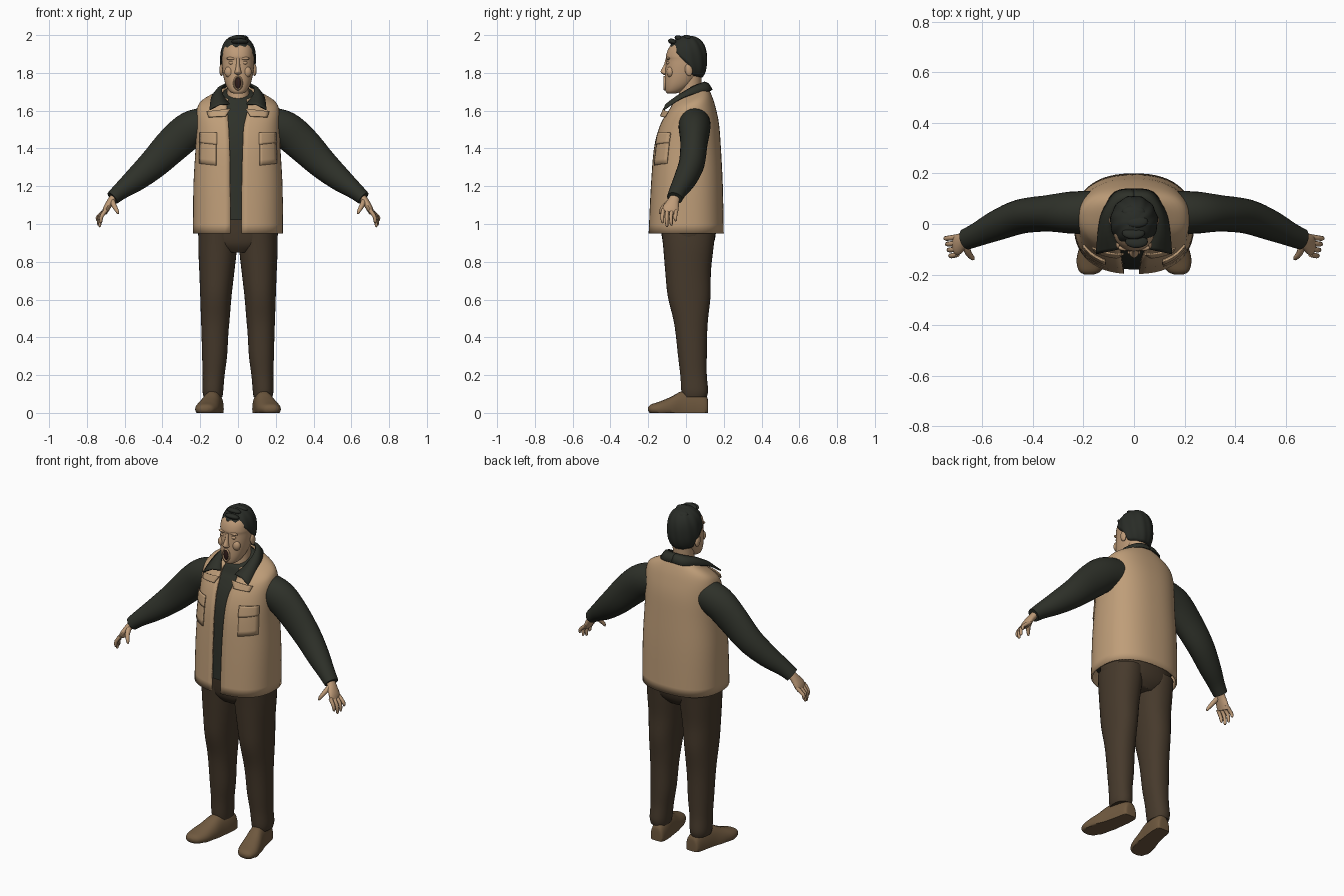
import bpy, bmesh
from math import sin, cos, pi, asin, acos, copysign
from mathutils import Vector, Matrix

if "Cube" in bpy.data.objects:
    bpy.data.objects.remove(bpy.data.objects["Cube"])

made = []


def material(name, r, g, b):
    m = bpy.data.materials.new(name)
    m.use_nodes = True
    m.diffuse_color = (r, g, b, 1)
    bsdf = m.node_tree.nodes["Principled BSDF"]
    bsdf.inputs["Base Color"].default_value = (r, g, b, 1)
    bsdf.inputs["Roughness"].default_value = 0.8
    return m


tan = material("tan canvas", 0.52, 0.34, 0.19)
skin = material("skin", 0.52, 0.33, 0.19)
dark = material("dark knit", 0.027, 0.03, 0.022)
brown = material("brown trousers", 0.062, 0.042, 0.025)
leather = material("shoe leather", 0.16, 0.10, 0.05)
black = material("dark hair", 0.022, 0.025, 0.02)
maroon = material("mouth inside", 0.03, 0.012, 0.01)


def spow(v, e):
    return copysign(abs(v) ** e, v)


def resample(keys, steps=4):
    # Catmull-Rom interpolation of number tuples
    out = []
    for i in range(len(keys) - 1):
        p = [keys[max(0, min(len(keys) - 1, i + k))] for k in (-1, 0, 1, 2)]
        for s in range(steps):
            t = s / steps
            out.append([b + 0.5 * t * (c - a + t * (2 * a - 5 * b + 4 * c - d + t * (3 * (b - c) + d - a)))
                        for a, b, c, d in zip(*p)])
    return out + [list(keys[-1])]


def lerp_table(table, x):
    for (x0, y0), (x1, y1) in zip(table, table[1:]):
        if x <= x1:
            return y0 + (y1 - y0) * max(0, x - x0) / (x1 - x0)
    return table[-1][1]


def finish(name, bm, mat, mirror=False, thick=0, offset=-1):
    bmesh.ops.recalc_face_normals(bm, faces=bm.faces)
    me = bpy.data.meshes.new(name)
    bm.to_mesh(me)
    bm.free()
    me.materials.append(mat)
    ob = bpy.data.objects.new(name, me)
    bpy.context.collection.objects.link(ob)
    if thick:
        mod = ob.modifiers.new("thickness", 'SOLIDIFY')
        mod.thickness, mod.offset = thick, offset
    if mirror:
        ob.modifiers.new("mirror", 'MIRROR').use_mirror_merge = False
    made.append(ob)
    return ob


def add_rows(bm, rows, closed=True, cap=True):
    # Skin a list of equal-length point rows
    vs = [[bm.verts.new(p) for p in row] for row in rows]
    n = len(rows[0])
    for a, b in zip(vs, vs[1:]):
        for i in range(n if closed else n - 1):
            j = (i + 1) % n
            bm.faces.new((a[i], a[j], b[j], b[i]))
    if cap:
        bm.faces.new(vs[0])
        bm.faces.new(vs[-1])


def skinned(name, rows, mat, closed=True, cap=True, **kw):
    bm = bmesh.new()
    add_rows(bm, rows, closed, cap)
    return finish(name, bm, mat, **kw)


def ring(z, cx, rx, yf, yb, tilt=0, power=2, n=36, a0=0, a1=2 * pi, closed=True):
    pts = []
    for i in range(n):
        a = a0 + (a1 - a0) * i / (n if closed else n - 1)
        dy = -(yb - yf) / 2 * spow(cos(a), 2 / power)
        pts.append(Vector((cx + rx * spow(sin(a), 2 / power), (yf + yb) / 2 + dy, z + tilt * dy)))
    return pts


def loft(name, keys, mat, power=2, **kw):
    return skinned(name, [ring(*k, power=power) for k in resample(keys)], mat, **kw)


def tube_rows(keys, n=16, steps=4):
    # keys: x, y, z, radius along y, other radius
    ks = resample(keys, steps)
    rows = []
    for i, k in enumerate(ks):
        d = (Vector(ks[min(i + 1, len(ks) - 1)][:3]) - Vector(ks[max(i - 1, 0)][:3])).normalized()
        side = (Vector((0, 1, 0)) - d * d.y).normalized()
        up = d.cross(side)
        rows.append([Vector(k[:3]) + side * k[3] * cos(2 * pi * j / n) + up * k[4] * sin(2 * pi * j / n)
                     for j in range(n)])
    return rows


def ball(name, loc, size, mat, rot=0, **kw):
    bm = bmesh.new()
    m = Matrix.Translation(loc) @ Matrix.Rotation(rot, 4, 'X') @ Matrix.Diagonal((*size, 1))
    bmesh.ops.create_uvsphere(bm, u_segments=20, v_segments=12, radius=1, matrix=m)
    return finish(name, bm, mat, **kw)


# Vest: open shell; keys are z, half width, front y, back y, tilt, opening edges
vest_keys = [(0.95, .238, -.198, .2, 0, -.04, .02), (1.2, .236, -.186, .195, 0, -.042, .02),
             (1.4, .225, -.17, .185, 0, -.045, .025), (1.52, .222, -.142, .175, .05, -.05, .03),
             (1.6, .219, -.108, .156, .15, -.055, .045), (1.645, .195, -.086, .137, .3, -.06, .05),
             (1.683, .12, -.07, .117, .4, -.055, .05), (1.695, .08, -.06, .1, .5, -.05, .045)]
P = 2.4
vest_rows = resample(vest_keys)
rows = []
for z, rx, yf, yb, tilt, xl, xr in vest_rows:
    a0 = asin((xr / rx) ** (P / 2))
    a1 = 2 * pi - asin((-xl / rx) ** (P / 2))
    rows.append(ring(z, 0, rx, yf, yb, tilt, P, 56, a0, a1, False))
skinned("vest", rows, tan, closed=False, cap=False, thick=0.01)

# Shirt body under the vest
skinned("shirt_body", [ring(max(z, 1.02), 0, rx - .02, yf + .016, yb - .016, t, P)
                       for z, rx, yf, yb, t, *_ in vest_rows if z > 0.98], dark)


def front_plate(name, corners, lift, thick=0.006, n=6):
    # Plate that follows the vest front; corners (x, z): bottom pair, then top pair
    (ax, az), (bx, bz), (cx, cz), (dx, dz) = corners
    grid = []
    for j in range(n + 1):
        v = j / n
        row = []
        for i in range(n + 1):
            u = i / n
            x = (ax + (bx - ax) * u) * (1 - v) + (cx + (dx - cx) * u) * v
            z = (az + (bz - az) * u) * (1 - v) + (cz + (dz - cz) * u) * v
            rx, yf, yb = (lerp_table([(r[0], r[k]) for r in vest_rows], z) for k in (1, 2, 3))
            ry = (yb - yf) / 2
            y = (yf + yb) / 2 - ry * max(0, 1 - (x / rx) ** P) ** (1 / P)
            row.append((x, y - lift, z))
        grid.append(row)
    skinned(name, grid, tan, closed=False, cap=False, mirror=True, thick=thick, offset=0)


front_plate("chest_pockets", [(.115, 1.31), (.205, 1.32), (.115, 1.48), (.2, 1.48)], .004)
front_plate("pocket_flaps", [(.112, 1.42), (.203, 1.43), (.112, 1.485), (.201, 1.485)], .009)
front_plate("lapels", [(.065, 1.57), (.155, 1.565), (.04, 1.61), (.165, 1.595)], .016)

# Dark collar folded over the shoulders
inner = [(0, .098, 1.75), (.05, .088, 1.747), (.083, .035, 1.725), (.078, -.04, 1.68), (.045, -.095, 1.635)]
outer = [(0, .138, 1.71), (.075, .125, 1.705), (.125, .045, 1.69), (.142, -.035, 1.66), (.15, -.118, 1.605)]
inner, outer = resample(inner), resample(outer)
middle = [(Vector(a) + Vector(b)) / 2 + Vector((0, 0, .012)) for a, b in zip(inner, outer)]
skinned("collar", [inner, middle, outer], dark, closed=False, cap=False, mirror=True, thick=.008, offset=0)

# Sleeves
skinned("sleeves", tube_rows([(.16, .045, 1.53, .085, .09), (.25, .045, 1.50, .083, .097),
                              (.34, .042, 1.425, .072, .094), (.445, .03, 1.32, .068, .08),
                              (.54, -.005, 1.237, .06, .064), (.62, -.042, 1.175, .047, .046),
                              (.664, -.06, 1.137, .042, .038)], 24), dark, mirror=True)

# Hands: palm, four fingers and thumb
bm = bmesh.new()
add_rows(bm, tube_rows([(.64, -.05, 1.16, .026, .022), (.67, -.065, 1.125, .03, .02),
                        (.695, -.08, 1.085, .042, .018), (.706, -.088, 1.06, .038, .014)]))
for i, drop in enumerate((1.005, .985, .992, 1.015)):
    y = -.12 + i * .023
    tip = .722 + .006 * i
    add_rows(bm, tube_rows([(.698, y, 1.075, .011, .011), (tip, y - .006, 1.04, .01, .01),
                            (tip + .004, y - .004, drop + .008, .008, .008),
                            (tip + .002, y - .004, drop, .003, .003)], 8, 2))
add_rows(bm, tube_rows([(.668, -.075, 1.125, .016, .016), (.655, -.115, 1.095, .013, .013),
                        (.638, -.135, 1.065, .009, .009), (.635, -.138, 1.052, .003, .003)], 8, 2))
finish("hands", bm, skin, mirror=True)

# Trousers: hips and two legs
loft("trouser_hips", [(.85, 0, .1, -.09, .11), (.89, 0, .185, -.118, .142), (.95, 0, .212, -.13, .158),
                      (1.06, 0, .2, -.14, .155)], brown, power=2.3)
loft("trouser_legs", [(.085, .132, .05, -.018, .11), (.12, .133, .055, -.025, .117), (.2, .129, .058, -.03, .11),
                      (.3, .124, .066, -.042, .11), (.42, .122, .071, -.055, .112), (.5, .12, .076, -.068, .117),
                      (.62, .117, .083, -.097, .13), (.75, .112, .093, -.11, .132),
                      (.87, .108, .102, -.12, .145), (.95, .107, .102, -.128, .155)], brown, power=2.2, mirror=True)

# Shoes: D-shaped sections along a foot turned slightly outwards
shoe = []
for y, x, w, h in resample([(.117, .118, .022, .05), (.108, .118, .04, .09), (.05, .124, .048, .115),
                            (-.02, .137, .052, .115), (-.08, .152, .06, .085), (-.14, .166, .061, .06),
                            (-.185, .174, .044, .045), (-.2, .177, .018, .03)]):
    shoe.append([(x + w * spow(cos(a), .8), y, max(0, .02 + (h - .02) * sin(a)))
                 for a in (2 * pi * i / 24 for i in range(24))])
skinned("shoes", shoe, leather, mirror=True)

# Neck and head
loft("neck", [(1.6, 0, .07, -.05, .08), (1.66, 0, .061, -.04, .08), (1.72, 0, .058, -.035, .08),
              (1.8, 0, .06, -.03, .085)], skin)
loft("head", [(1.69, 0, .022, -.098, -.06), (1.702, 0, .044, -.108, -.02), (1.735, 0, .064, -.112, .03),
              (1.78, 0, .077, -.111, .065), (1.83, 0, .084, -.108, .09), (1.868, 0, .086, -.104, .1),
              (1.89, 0, .086, -.106, .1), (1.93, 0, .081, -.092, .095), (1.965, 0, .06, -.06, .075),
              (1.98, 0, .025, -.02, .035)], skin, power=2.2)
loft("nose", [(1.79, 0, .006, -.118, -.1), (1.798, 0, .019, -.129, -.09), (1.81, 0, .016, -.134, -.09),
              (1.84, 0, .01, -.118, -.09), (1.875, 0, .009, -.108, -.09)], skin)
ball("ears", (.088, .014, 1.815), (.011, .02, .032), skin, rot=.2, mirror=True)
ball("brow_ridges", (.036, -.094, 1.876), (.026, .012, .008), skin, mirror=True)
ball("closed_eyelids", (.034, -.094, 1.853), (.017, .009, .009), skin, mirror=True)
ball("cheeks", (.045, -.083, 1.805), (.027, .02, .03), skin, mirror=True)
ball("open_mouth", (0, -.109, 1.746), (.018, .009, .032), maroon)
lips = [[(.021 * cos(a) + .005 * cos(b) * cos(a), -.113 + .006 * sin(b), 1.746 + (.034 + .005 * cos(b)) * sin(a))
         for b in (2 * pi * j / 8 for j in range(8))] for a in (2 * pi * i / 24 for i in range(25))]
skinned("lips", lips, skin, cap=False)

# Hair: cap whose lower edge follows the hairline, with combed ridges
hairline = [(-1, 1.937), (-.75, 1.925), (-.45, 1.895), (-.15, 1.86), (.1, 1.84), (.35, 1.785), (1, 1.775)]
N, M = 72, 14
rows = []
for k in range(M + 1):
    row = []
    for i in range(N):
        a = 2 * pi * i / N
        end = acos(spow((lerp_table(hairline, cos(a)) - 1.87) / .127, P / 2))
        phi = max(.04, end * k / M)
        r = spow(sin(phi), 2 / P) * (1 + .02 * sin(11 * a + 3 * phi))
        z = 1.87 + .127 * spow(cos(phi), 2 / P) + .005 * sin(7 * a) * sin(phi) ** 2 * (1 - k / M)
        row.append((.094 * r * sin(a), .008 + .104 * r * cos(a), z))
    rows.append(row)
bm = bmesh.new()
add_rows(bm, rows, cap=False)
bm.verts.ensure_lookup_table()
bm.faces.new(bm.verts[:N])
finish("hair", bm, black, thick=.012)
for i, (y, z) in enumerate([(-.07, 1.965), (-.035, 1.982), (.01, 1.985), (.05, 1.975)]):
    ball(f"hair_tuft_{i + 1}", (.01 - .012 * (i % 2), y, z), (.045, .026, .015), black, rot=-.35)

# Smooth shading with sharp edges kept
for ob in bpy.context.selected_objects:
    ob.select_set(False)
for ob in made:
    ob.select_set(True)
bpy.context.view_layer.objects.active = made[0]
bpy.ops.object.shade_smooth_by_angle(angle=0.8)
